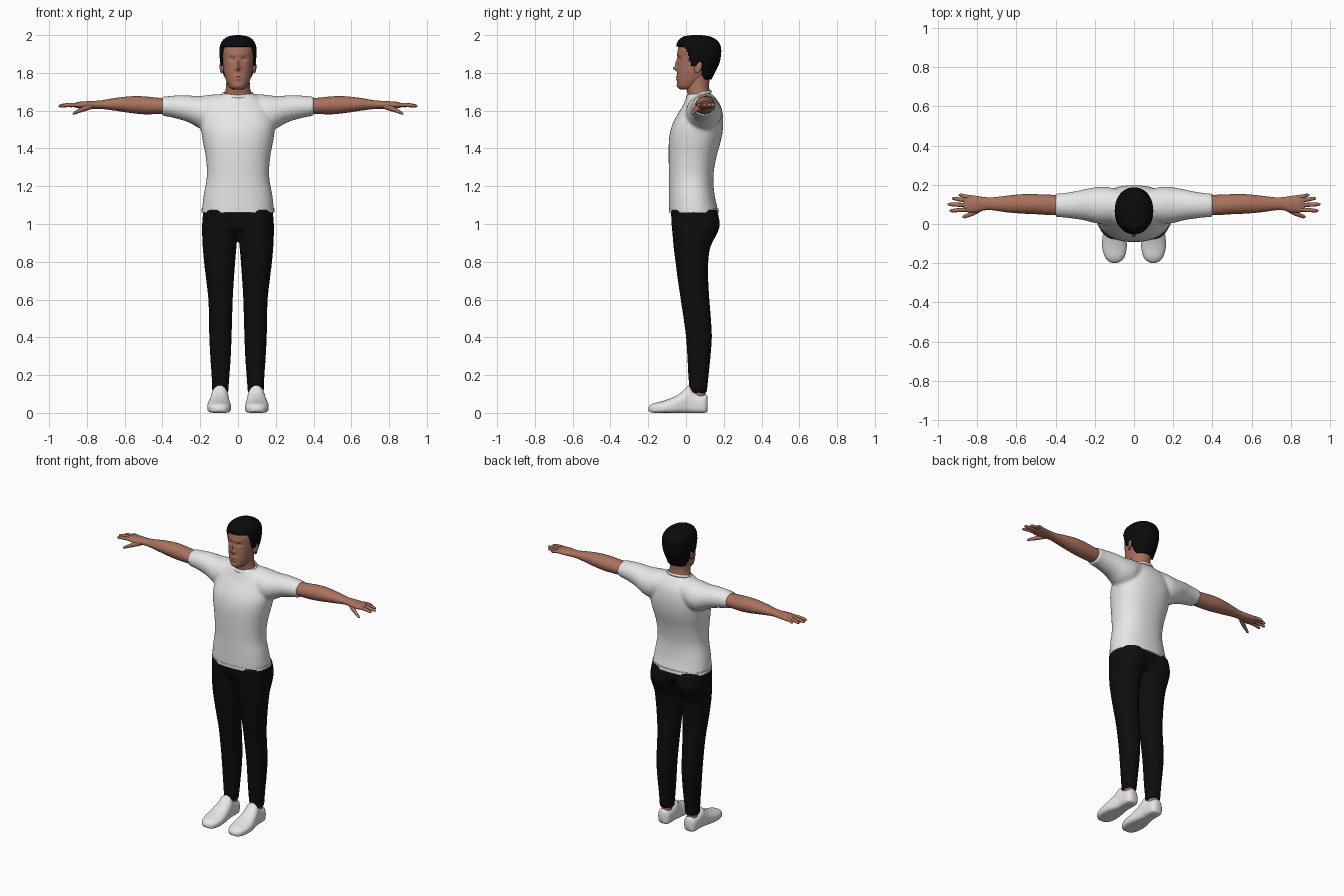
import bpy, bmesh, math
from mathutils import Vector

cube = bpy.data.objects.get("Cube")
if cube:
    bpy.data.objects.remove(cube, do_unlink=True)


def material(name, color, rough=0.8):
    m = bpy.data.materials.new(name)
    m.use_nodes = True
    m.diffuse_color = (*color, 1)
    bsdf = m.node_tree.nodes["Principled BSDF"]
    bsdf.inputs["Base Color"].default_value = (*color, 1)
    bsdf.inputs["Roughness"].default_value = rough
    return m


SKIN = material("skin", (0.40, 0.165, 0.11))
WHITE = material("white cloth", (0.80, 0.80, 0.80))
SHOE = material("white shoe", (0.80, 0.80, 0.80))
BLACK = material("black cloth", (0.004, 0.004, 0.004))
HAIR = material("black hair", (0.003, 0.003, 0.003))


def spline(rows, steps):
    """Smooth interpolation through the given stations."""
    out = []
    for i in range(len(rows) - 1):
        quad = [rows[max(i - 1, 0)], rows[i], rows[i + 1], rows[min(i + 2, len(rows) - 1)]]
        for s in range(steps):
            t = s / steps
            out.append([b + 0.5 * t * (c - a + t * (2 * a - 5 * b + 4 * c - d + t * (3 * (b - c) + d - a)))
                        for a, b, c, d in zip(*quad)])
    return out + [list(rows[-1])]


def loft(bm, axis, rows, sides=(1,), segs=32, steps=4, e=1.0, low_e=None):
    """Loft rounded sections; a row is (position, low a, high a, low b, high b)."""
    def power(v, p):
        return math.copysign(abs(v) ** p, v)
    for side in sides:
        rings = []
        for p, a0, a1, b0, b1 in spline(rows, steps):
            ring = []
            for k in range(segs):
                t = math.tau * k / segs
                p_e = low_e if low_e and math.sin(t) < 0 else e
                a = (a0 + a1) / 2 + (a1 - a0) / 2 * power(math.cos(t), p_e)
                b = (b0 + b1) / 2 + (b1 - b0) / 2 * power(math.sin(t), p_e)
                x, y, z = {"x": (p, a, b), "y": (a, p, b), "z": (a, b, p)}[axis]
                ring.append(bm.verts.new((x * side, y, z)))
            rings.append(ring)
        for r, q in zip(rings, rings[1:]):
            for k in range(segs):
                n = (k + 1) % segs
                bm.faces.new((r[k], r[n], q[n], q[k]))
        bm.faces.new(rings[0])
        bm.faces.new(rings[-1])


def finish(name, bm, mat, voxel=0, relax=4):
    bmesh.ops.recalc_face_normals(bm, faces=bm.faces)
    for f in bm.faces:
        f.smooth = True
    me = bpy.data.meshes.new(name)
    bm.to_mesh(me)
    bm.free()
    me.materials.append(mat)
    ob = bpy.data.objects.new(name, me)
    bpy.context.collection.objects.link(ob)
    if voxel:
        rm = ob.modifiers.new("blend", "REMESH")
        rm.mode, rm.voxel_size, rm.use_smooth_shade = "VOXEL", voxel, True
        sm = ob.modifiers.new("relax", "SMOOTH")
        sm.factor, sm.iterations = 0.5, relax
    bpy.context.view_layer.objects.active = ob
    for o in bpy.context.selected_objects:
        o.select_set(False)
    ob.select_set(True)
    if not voxel:
        bpy.ops.object.shade_smooth_by_angle(angle=math.radians(50))
    return ob


def sym(rows):
    """Rows of (z, half width, front, back) centred on x."""
    return [(z, -w, w, f, b) for z, w, f, b in rows]


BOTH = (1, -1)

# Shirt: torso and both sleeves blended together
bm = bmesh.new()
loft(bm, "z", sym([(1.065, .192, -.09, .172), (1.15, .182, -.09, .152), (1.25, .165, -.09, .145),
                   (1.35, .17, -.092, .16), (1.45, .188, -.09, .187), (1.52, .196, -.075, .197),
                   (1.58, .185, -.045, .195), (1.63, .165, -.015, .182), (1.67, .115, .002, .155),
                   (1.69, .08, .01, .135)]), segs=48, e=.88)
loft(bm, "x", [(.06, .02, .17, 1.55, 1.69), (.14, .0, .19, 1.5, 1.685), (.2, .005, .187, 1.505, 1.678),
               (.25, .018, .178, 1.533, 1.68), (.3, .026, .167, 1.551, 1.682), (.36, .033, .158, 1.566, 1.678),
               (.403, .036, .155, 1.573, 1.674)], BOTH)
finish("shirt", bm, WHITE, .009, 6)

# Collar and hem bands
bm = bmesh.new()
n, m = 48, 8
grid = [[bm.verts.new(((.076 + .007 * math.cos(v)) * math.cos(u),
                       .068 + (.062 + .007 * math.cos(v)) * math.sin(u),
                       1.686 + .014 * math.sin(u) + .009 * math.sin(v)))
         for v in [math.tau * j / m for j in range(m)]] for u in [math.tau * i / n for i in range(n)]]
for i in range(n):
    for j in range(m):
        k, l = (i + 1) % n, (j + 1) % m
        bm.faces.new((grid[i][j], grid[k][j], grid[k][l], grid[i][l]))
finish("collar", bm, WHITE)
bm = bmesh.new()
loft(bm, "z", sym([(1.062, .193, -.091, .174), (1.082, .192, -.091, .171)]), segs=48, e=.88)
finish("shirt_hem", bm, WHITE)

# Trousers: hips and legs blended together
bm = bmesh.new()
loft(bm, "z", sym([(.965, .18, -.055, .13), (1.02, .186, -.075, .165), (1.08, .183, -.08, .16)]), e=.85)
loft(bm, "z", [(.105, .052, .136, .02, .11), (.2, .045, .14, .012, .12), (.3, .038, .147, .007, .13),
               (.4, .034, .152, .0, .137), (.5, .031, .154, -.013, .132), (.6, .028, .157, -.028, .124),
               (.7, .022, .168, -.043, .118), (.8, .015, .18, -.056, .118), (.88, .008, .187, -.066, .13),
               (.95, .002, .19, -.072, .165), (1.0, -.002, .19, -.077, .179), (1.075, -.003, .184, -.08, .165)],
     BOTH, e=.92)
finish("trousers", bm, BLACK, .008, 3)

# Ankles and shoes
bm = bmesh.new()
loft(bm, "z", [(.06, .062, .128, .03, .105), (.125, .062, .126, .03, .102)], BOTH)
finish("ankles", bm, SKIN)
bm = bmesh.new()
loft(bm, "y", [(-.198, .085, .112, .012, .03), (-.188, .065, .132, .004, .042), (-.165, .047, .15, 0, .053),
               (-.12, .037, .162, 0, .064), (-.07, .039, .161, 0, .082), (-.03, .044, .153, 0, .105),
               (.0, .048, .146, 0, .133), (.016, .05, .143, 0, .145), (.045, .051, .141, 0, .115),
               (.085, .053, .139, 0, .1), (.105, .06, .132, .002, .097), (.115, .075, .117, .01, .085)],
     BOTH, e=.95, low_e=.5)
finish("shoes", bm, SHOE)

# Arms with palms, fingers and thumbs
bm = bmesh.new()
loft(bm, "x", [(.36, .045, .148, 1.583, 1.667), (.42, .045, .149, 1.582, 1.668), (.5, .05, .152, 1.581, 1.676),
               (.57, .053, .152, 1.588, 1.676), (.65, .06, .144, 1.6, 1.667), (.72, .07, .136, 1.609, 1.655),
               (.76, .07, .137, 1.61, 1.652), (.8, .06, .143, 1.61, 1.65), (.84, .058, .147, 1.612, 1.647),
               (.868, .066, .142, 1.618, 1.64)], BOTH)
finger_tips = [(.895, .147, .135), (.928, .13, .117), (.95, .1, .096), (.94, .068, .075)]
for tip, y1, y0 in finger_tips:
    loft(bm, "x", [(x, y - r, y + r, z - r, z + r) for x, y, z, r in
                   [(.83, y0, 1.63, .011), ((.83 + tip) / 2, (y0 + y1) / 2, 1.631, .0105),
                    (tip - .012, y1, 1.626, .0085), (tip, y1, 1.624, .003)]], BOTH, segs=12)
loft(bm, "x", [(x, y - r, y + r, z - r, z + r) for x, y, z, r in
               [(.77, .085, 1.625, .015), (.81, .062, 1.612, .015), (.845, .045, 1.598, .011),
                (.865, .038, 1.588, .009), (.875, .036, 1.583, .003)]], BOTH, segs=12)
finish("arms", bm, SKIN)

# Neck
bm = bmesh.new()
loft(bm, "z", sym([(1.655, .08, .012, .14), (1.69, .071, .008, .13), (1.73, .063, .0, .122),
                   (1.8, .062, -.005, .13)]))
finish("neck", bm, SKIN)

# Head with facial relief
bm = bmesh.new()
loft(bm, "z", sym([(1.712, .022, -.03, .03), (1.722, .042, -.041, .055), (1.745, .057, -.046, .085),
                   (1.775, .068, -.047, .11), (1.81, .076, -.046, .138), (1.85, .082, -.045, .158),
                   (1.89, .087, -.045, .17), (1.93, .088, -.042, .172), (1.965, .075, -.025, .15),
                   (1.985, .05, .005, .12), (1.992, .015, .04, .08)]), segs=80, steps=6, e=.93)
relief = [(0, 1.824, .011, .011, .023), (0, 1.85, .008, .02, .012), (-.031, 1.873, .015, .01, -.011),
          (.031, 1.873, .015, .01, -.011), (0, 1.898, .05, .008, .004), (0, 1.78, .02, .006, .007),
          (0, 1.766, .017, .005, .006), (0, 1.732, .02, .01, .005)]
for v in bm.verts:
    if v.co.y < .02:
        x, _, z = v.co
        v.co.y -= sum(d * math.exp(-((x - cx) / sx) ** 2 - ((z - cz) / sz) ** 2) for cx, cz, sx, sz, d in relief)
finish("head", bm, SKIN)

# Ears
bm = bmesh.new()
for side in BOTH:
    made = bmesh.ops.create_uvsphere(bm, u_segments=16, v_segments=10, radius=1)["verts"]
    for v in made:
        c = v.co.copy()
        v.co = Vector((side * (.086 + .01 * c.x + .006 * c.y), .064 + .02 * c.y + .006 * c.z, 1.832 + .034 * c.z))
finish("ears", bm, SKIN)


# Hair: a cap trimmed along the hairline
def ramp(v, start, width):
    t = min(max((v - start) / width, 0), 1)
    return t * t * (3 - 2 * t)


bm = bmesh.new()
loft(bm, "z", sym([(1.75, .064, .03, .128), (1.8, .082, -.02, .152), (1.85, .093, -.05, .176),
                   (1.9, .098, -.053, .186), (1.94, .096, -.052, .184), (1.97, .083, -.042, .167),
                   (1.99, .058, -.018, .135), (1.998, .028, .015, .1), (2.0, .008, .045, .07)]),
     segs=80, steps=8, e=.94)
trim = []
for f in bm.faces:
    c = f.calc_center_median()
    hairline = 1.938 - .1 * ramp(c.y, -.01, .045) - .075 * ramp(c.y, .07, .035)
    if c.z < hairline:
        trim.append(f)
bmesh.ops.delete(bm, geom=trim, context="FACES")
hair = finish("hair", bm, HAIR)
thick = hair.modifiers.new("thickness", "SOLIDIFY")
thick.thickness, thick.offset = .012, -1
